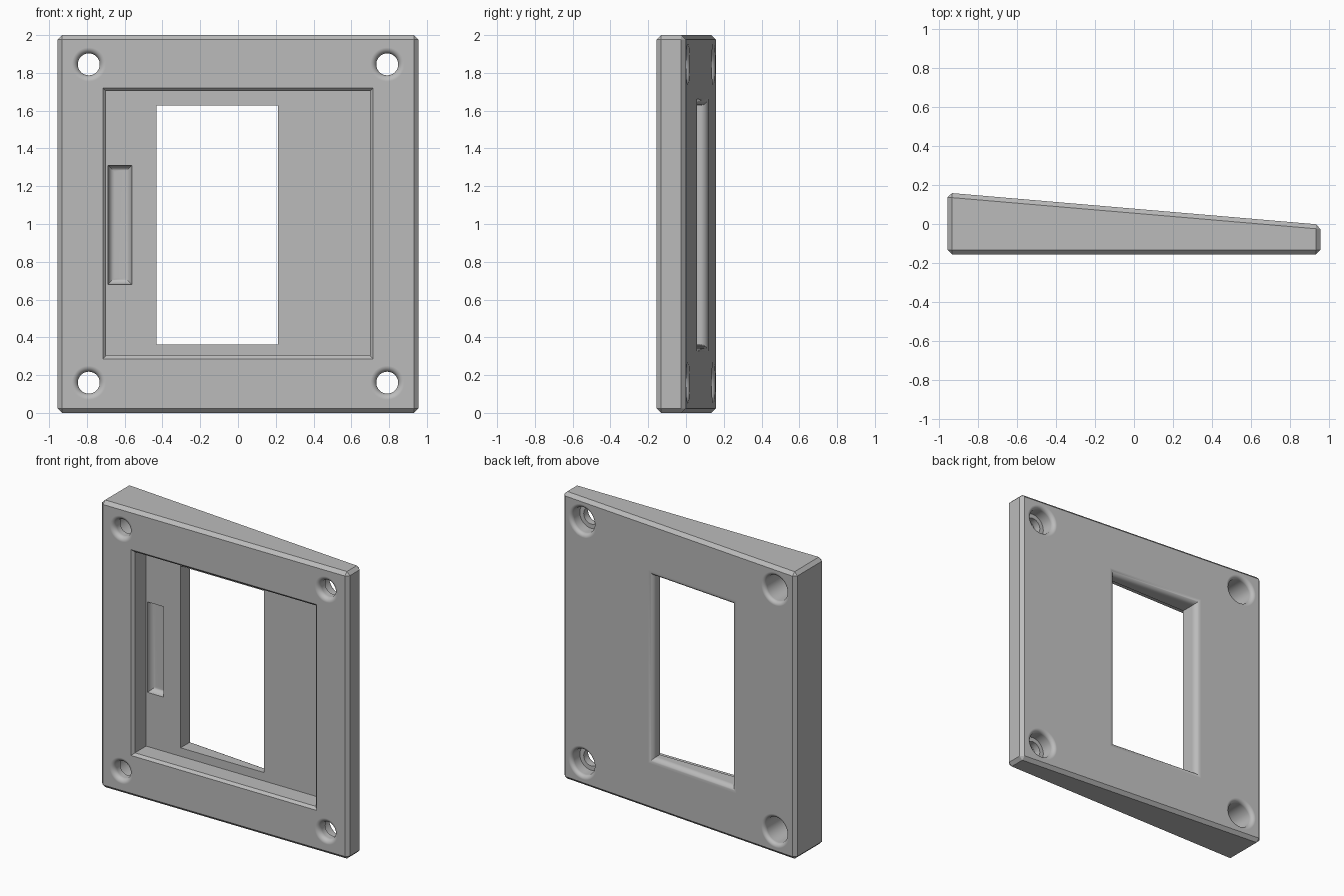
import bpy, bmesh, math

cube = bpy.data.objects.get("Cube")
if cube:
    bpy.data.objects.remove(cube, do_unlink=True)

FRONT, FLOOR = -0.155, -0.015


def back(x):
    """Depth of the slanted rear face at x."""
    return 0.0785 - 0.0855 * x


def make_object(name, bm):
    bmesh.ops.recalc_face_normals(bm, faces=bm.faces)
    mesh = bpy.data.meshes.new(name)
    bm.to_mesh(mesh)
    bm.free()
    obj = bpy.data.objects.new(name, mesh)
    bpy.context.collection.objects.link(obj)
    return obj


def rect(cx, cz, w, h):
    return [(cx + sx * w, cz + sz * h) for sx, sz in ((-1, -1), (1, -1), (1, 1), (-1, 1))]


def circle(cx, cz, r, n=48):
    return [(cx + r * math.cos(math.tau * i / n), cz + r * math.sin(math.tau * i / n))
            for i in range(n)]


def loft(name, sections):
    """Closed solid through sections of (outline, depth function of x)."""
    bm = bmesh.new()
    rings = [[bm.verts.new((x, depth(x), z)) for x, z in outline]
             for outline, depth in sections]
    n = len(rings[0])
    for a, b in zip(rings, rings[1:]):
        for i in range(n):
            j = (i + 1) % n
            bm.faces.new((a[i], a[j], b[j], b[i]))
    bm.faces.new(rings[0])
    bm.faces.new(rings[-1])
    return make_object(name, bm)


def at(y):
    return lambda x: y


def off_back(d):
    return lambda x: back(x) + d


def fillet(r, steps=8):
    """Pairs of (widening, distance below the surface) for a rounded rim."""
    for i in range(steps + 1):
        a = math.pi / 2 * i / steps
        yield r * (1 - math.cos(a)), r * (1 - math.sin(a))


# Wedge-shaped plate with chamfered edges
plate = loft("wedge_plate", [(rect(0, 1, 0.955, 1), at(FRONT)),
                             (rect(0, 1, 0.955, 1), off_back(0))])
bevel = plate.modifiers.new("edge_chamfer", 'BEVEL')
bevel.width = 0.023
bevel.segments = 1
bevel.limit_method = 'ANGLE'

cutters = []

# Square front recess with chamfered rim
cutters.append(loft("recess_cutter", [
    (rect(0, 1.003, 0.715, 0.717), at(FRONT - 0.05)),
    (rect(0, 1.003, 0.715, 0.717), at(FRONT)),
    (rect(0, 1.003, 0.698, 0.70), at(FRONT + 0.017)),
    (rect(0, 1.003, 0.698, 0.70), at(FLOOR))]))

# Window through the recess floor, rounded on the rear side
wx, wz, ww, wh = -0.11, 0.995, 0.322, 0.633
sections = [(rect(wx, wz, ww, wh), at(FLOOR - 0.05))]
sections += [(rect(wx, wz, ww + g, wh + g), off_back(-d)) for g, d in fillet(0.04)]
sections.append((rect(wx, wz, ww + 0.04, wh + 0.04), off_back(0.05)))
cutters.append(loft("window_cutter", sections))

# Shallow pocket with curved sides in the recess floor
sections = [(rect(-0.625, 0.995, 0.063, 0.315), at(FLOOR - 0.03))]
for i in range(7):
    a = math.pi / 2 * i / 6
    g = 0.035 * (1 - math.cos(a))
    sections.append((rect(-0.625, 0.995, 0.063 - g, 0.315 - g),
                     at(FLOOR + 0.045 * math.sin(a))))
cutters.append(loft("pocket_cutter", sections))

# Four screw holes: rounded front rim, wider rounded bore behind
for cx in (-0.79, 0.79):
    for cz in (0.16, 1.845):
        sections = [(circle(cx, cz, 0.09), at(FRONT - 0.05))]
        sections += [(circle(cx, cz, 0.058 + g), at(FRONT + d))
                     for g, d in reversed(list(fillet(0.032)))]
        sections.append((circle(cx, cz, 0.058), off_back(0.03)))
        cutters.append(loft("screw_hole_cutter", sections))
        sections = [(circle(cx, cz, 0.088), at(-0.085))]
        sections += [(circle(cx, cz, 0.088 + g), off_back(-d)) for g, d in fillet(0.027)]
        sections.append((circle(cx, cz, 0.115), off_back(0.05)))
        cutters.append(loft("rear_bore_cutter", sections))

# Cut, then drop the helpers
for i, cutter in enumerate(cutters):
    mod = plate.modifiers.new("cut_%d" % i, 'BOOLEAN')
    mod.object = cutter
    mod.operation = 'DIFFERENCE'
    mod.solver = 'EXACT'
    cutter.hide_render = True

bpy.ops.object.select_all(action='DESELECT')
bpy.context.view_layer.objects.active = plate
plate.select_set(True)
for mod in list(plate.modifiers):
    bpy.ops.object.modifier_apply(modifier=mod.name)
for cutter in cutters:
    bpy.data.objects.remove(cutter, do_unlink=True)

# Grey finish
grey = bpy.data.materials.new("light_grey")
grey.use_nodes = True
colour = (0.5, 0.5, 0.5, 1)
grey.diffuse_color = colour
grey.node_tree.nodes["Principled BSDF"].inputs["Base Color"].default_value = colour
plate.data.materials.clear()
plate.data.materials.append(grey)
for poly in plate.data.polygons:
    poly.material_index = 0

bpy.ops.object.shade_smooth_by_angle(angle=math.radians(30))
normals = plate.modifiers.new("even_shading", 'WEIGHTED_NORMAL')
normals.keep_sharp = True
